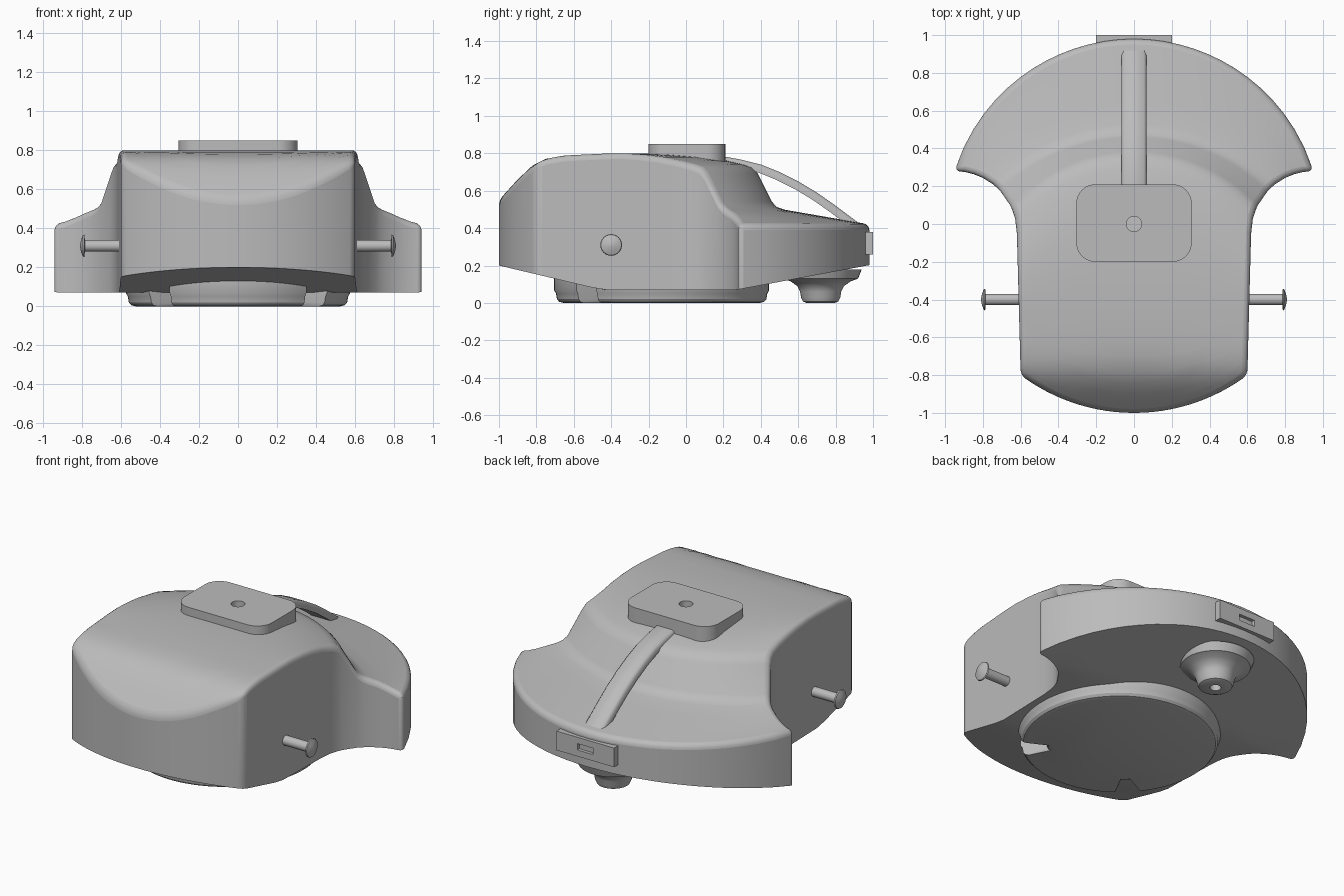
import bpy, bmesh, math
from mathutils import Vector

if "Cube" in bpy.data.objects:
    bpy.data.objects.remove(bpy.data.objects["Cube"])

GREY = (0.5, 0.5, 0.5, 1)
grey = bpy.data.materials.new("plain grey")
grey.use_nodes = True
grey.diffuse_color = GREY
grey.node_tree.nodes["Principled BSDF"].inputs["Base Color"].default_value = GREY


def finish(name, bm, angle=30):
    """Turn a bmesh into a named, shaded object."""
    bmesh.ops.recalc_face_normals(bm, faces=bm.faces)
    me = bpy.data.meshes.new(name)
    bm.to_mesh(me)
    bm.free()
    me.materials.append(grey)
    ob = bpy.data.objects.new(name, me)
    bpy.context.collection.objects.link(ob)
    shade(ob, angle)
    return ob


def activate(ob):
    bpy.ops.object.select_all(action="DESELECT")
    ob.select_set(True)
    bpy.context.view_layer.objects.active = ob


def shade(ob, angle=30):
    activate(ob)
    bpy.ops.object.shade_smooth_by_angle(angle=math.radians(angle))


def lathe(name, profile, seg=32, warp=lambda i: 1):
    """Revolve (radius, z) points around z and cap both ends."""
    bm = bmesh.new()
    rings = []
    for r, z in profile:
        ring = []
        for i in range(seg):
            a = 2 * math.pi * i / seg
            k = r * warp(i)
            ring.append(bm.verts.new((k * math.cos(a), k * math.sin(a), z)))
        rings.append(ring)
    for lo, hi in zip(rings, rings[1:]):
        for i in range(seg):
            j = (i + 1) % seg
            bm.faces.new((lo[i], lo[j], hi[j], hi[i]))
    bm.faces.new(rings[0])
    bm.faces.new(rings[-1])
    return finish(name, bm)


def box(name, lo, hi, corner=0):
    """Box between two corners, optionally with rounded vertical edges."""
    bm = bmesh.new()
    bmesh.ops.create_cube(bm, size=1)
    lo, hi = Vector(lo), Vector(hi)
    for v in bm.verts:
        v.co = (lo + hi) / 2 + v.co * (hi - lo)
    if corner:
        edges = [e for e in bm.edges if abs(e.verts[0].co.z - e.verts[1].co.z) > 0.01]
        bmesh.ops.bevel(bm, geom=edges, offset=corner, segments=8, profile=0.5, affect="EDGES")
    return finish(name, bm)


def cut(ob, cutter):
    """Subtract a helper and remove it."""
    cutter.hide_render = True
    mod = ob.modifiers.new("cut", "BOOLEAN")
    mod.operation, mod.object, mod.solver = "DIFFERENCE", cutter, "EXACT"
    activate(ob)
    bpy.ops.object.modifier_apply(modifier=mod.name)
    bpy.data.objects.remove(cutter)
    shade(ob)


# Main shell: curved rows from nose to tail, topped by a side profile
TOP = [(-1, .55), (-.9, .66), (-.82, .735), (-.75, .77), (-.65, .788), (-.4, .8), (-.2, .8),
       (.05, .787), (.2, .765), (.33, .735), (.36, .72), (.385, .69), (.46, .54),
       (.485, .513), (.53, .498), (.98, .42)]
# each row: y on the centre line, position along the side outline
ROWS = [(-1, 0), (-.95, .07), (-.9, .12), (-.84, .18), (-.78, .24), (-.7, .31), (-.6, .4),
        (-.45, .5), (-.25, .62), (-.05, .76), (.1, .88), (.22, 1), (.3, 1.15), (.35, 1.24),
        (.385, 1.3), (.46, 1.47), (.485, 1.53), (.53, 1.59), (.65, 1.7), (.78, 1.8),
        (.9, 1.9), (.98, 2)]
COLS = 28


def top_z(y):
    for (y0, z0), (y1, z1) in zip(TOP, TOP[1:]):
        if y <= y1:
            return z0 + (z1 - z0) * max(0, (y - y0) / (y1 - y0))
    return TOP[-1][1]


def bottom_z(y):
    return .07 + .13 * max(0, (y - .27) / .7, (-.45 - y) / .55)


def side_point(t):
    if t <= 1:
        return .6 + .02 * t, -.8 + .75 * t
    a = (t - 1) * math.pi / 2
    return .95 - .33 * math.cos(a), -.05 + .33 * math.sin(a)


bm = bmesh.new()
top, bottom = [], []
for y0, t in ROWS:
    xe, ye = side_point(t)
    d = y0 - ye
    up, down = [], []
    for i in range(COLS + 1):
        x = xe * math.sin((2 * i / COLS - 1) * .95) / math.sin(.95)
        y = y0
        if abs(d) > 1e-4:
            R = (xe * xe + d * d) / (2 * d)
            y = y0 - R + math.copysign(math.sqrt(R * R - x * x), R)
        z = top_z(y if y0 < -.3 else y0)
        up.append(bm.verts.new((x, y, z)))
        down.append(bm.verts.new((x, y, bottom_z(y))))
    top.append(up)
    bottom.append(down)
for grid in (top, bottom):
    for a, b in zip(grid, grid[1:]):
        for i in range(COLS):
            bm.faces.new((a[i], a[i + 1], b[i + 1], b[i]))


def border(g):
    return (g[0] + [r[-1] for r in g[1:-1]] + g[-1][::-1]
            + [r[0] for r in g[-2:0:-1]])


rim, base = border(top), border(bottom)
for i in range(len(rim)):
    j = (i + 1) % len(rim)
    bm.faces.new((rim[i], rim[j], base[j], base[i]))
# soften the top rim and the four upright corners
weight = bm.edges.layers.float.new("bevel_weight_edge")
for i in range(len(rim)):
    bm.edges.get((rim[i], rim[(i + 1) % len(rim)]))[weight] = 1
for r in (0, -1):
    for c in (0, -1):
        bm.edges.get((top[r][c], bottom[r][c]))[weight] = 1
shell = finish("shell", bm, 40)
bev = shell.modifiers.new("soft rim", "BEVEL")
bev.limit_method, bev.width, bev.segments = "WEIGHT", .03, 4
bev.use_clamp_overlap = False
activate(shell)
bpy.ops.object.modifier_apply(modifier=bev.name)
shade(shell, 32)

# Round base with two small grooves near the front
SEG = 96
grooves = (SEG * 5 // 8, SEG * 7 // 8)
base_disc = lathe("base_disc", [(.525, 0), (.548, .006), (.56, .02), (.565, .05), (.575, .068), (.575, .15)],
                  SEG, lambda i: .74 if min(abs(i - g) for g in grooves) <= 1 else 1)
base_disc.location = (0, -.13, 0)

# Rear foot, flared into the underside, with a small socket
rear_foot = lathe("rear_foot", [(.075, 0), (.095, .008), (.105, .03), (.11, .06), (.125, .09),
                                (.16, .115), (.2, .13), (.22, .18)], 40)
socket = lathe("socket_cutter", [(.032, -.05), (.032, .04)], 24)
cut(rear_foot, socket)
rear_foot.location = (0, .72, 0)

# Top pad with a centre hole
pad = box("top_pad", (-.305, -.2, .72), (.305, .21, .85), .1)
cut(pad, lathe("hole_cutter", [(.04, .78), (.04, .95)], 32))

# Arched strap from pad to tail
upper = [(.15, .785), (.22, .78), (.3, .765), (.4, .74), (.5, .7), (.6, .65), (.7, .59),
         (.8, .52), (.88, .46), (.94, .415)]
bm = bmesh.new()
loops = []
for k, (y, z) in enumerate(upper):
    y1, z1 = upper[max(k - 1, 0)]
    y2, z2 = upper[min(k + 1, len(upper) - 1)]
    n = Vector((0, z1 - z2, y2 - y1)).normalized()
    p = Vector((0, y, z))
    section = [(-.067, .045), (-.067, .014), (-.053, 0), (.053, 0), (.067, .014), (.067, .045)]
    loops.append([bm.verts.new(p - n * s + Vector((x, 0, 0))) for x, s in section])
for a, b in zip(loops, loops[1:]):
    for i in range(6):
        j = (i + 1) % 6
        bm.faces.new((a[i], a[j], b[j], b[i]))
bm.faces.new(loops[0])
bm.faces.new(loops[-1])
finish("strap", bm, 50)

# Tail plate with a slot
plate = box("tail_plate", (-.2, .93, .26), (.2, 1, .38))
cut(plate, box("slot_cutter", (-.055, .96, .3), (.055, 1.1, .34)))

# Side pins with shallow domed heads
for side, name in ((1, "left_pin"), (-1, "right_pin")):
    pin = lathe(name, [(.03, .58), (.03, .785), (.058, .788), (.055, .795), (.03, .805), (.004, .81)], 24)
    pin.rotation_euler = (0, side * math.pi / 2, 0)
    pin.location = (0, -.4, .31)
